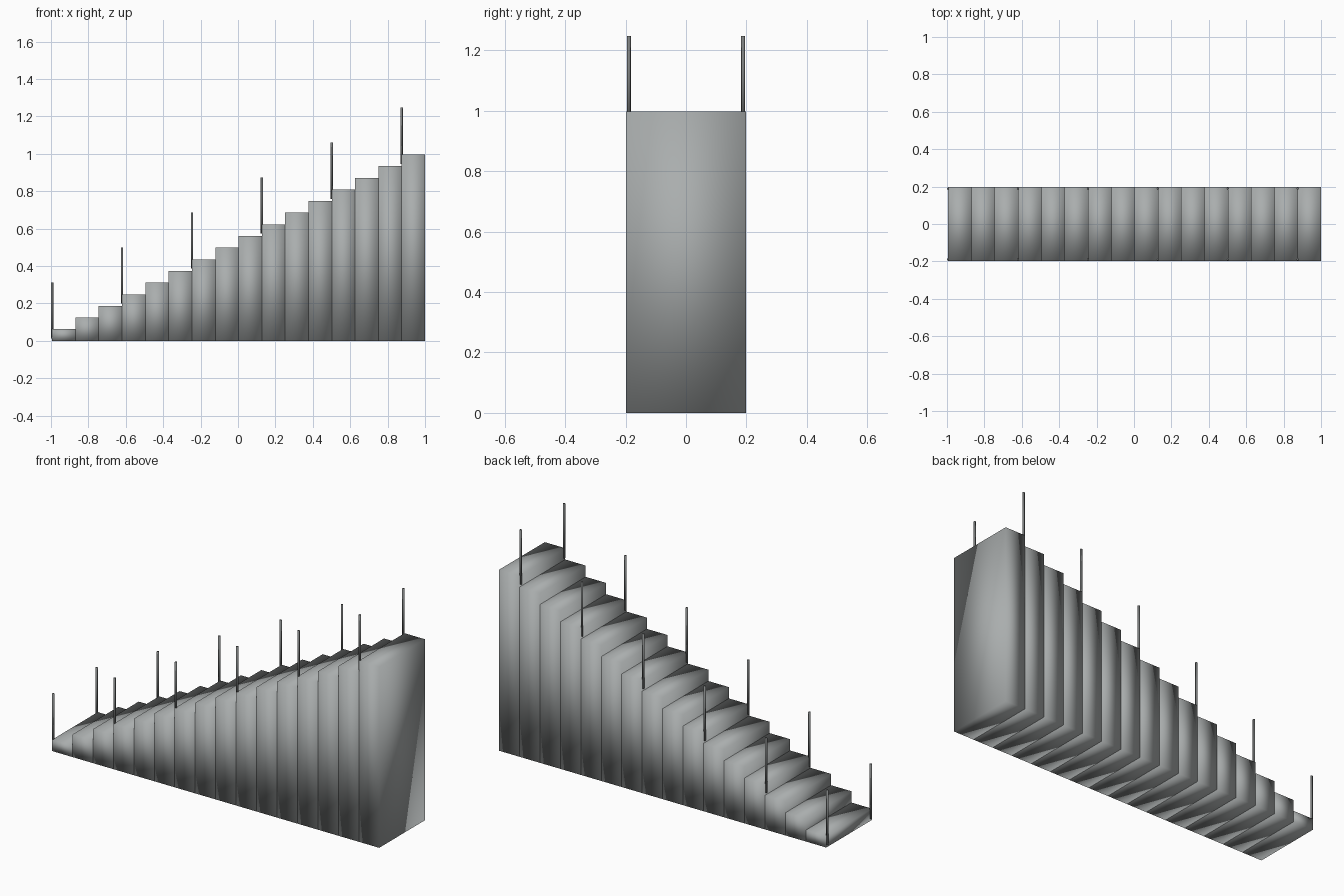
import bpy
import bmesh
from mathutils import Matrix, Vector

STEPS = 16
TREAD = 0.1246          # depth of one step along x
RISE = TREAD / 2
HALF_WIDTH = 0.199
POST_RADIUS = 0.0062
POST_HEIGHT = 0.3
START = -1 + POST_RADIUS

cube = bpy.data.objects.get("Cube")
if cube:
    bpy.data.objects.remove(cube, do_unlink=True)


def make_material(name, colour):
    mat = bpy.data.materials.new(name)
    mat.use_nodes = True
    mat.diffuse_color = colour
    mat.node_tree.nodes["Principled BSDF"].inputs["Base Color"].default_value = colour
    return mat


def finish(bm, name, mat):
    for face in bm.faces:
        face.smooth = True
    mesh = bpy.data.meshes.new(name)
    bm.to_mesh(mesh)
    bm.free()
    mesh.materials.append(mat)
    obj = bpy.data.objects.new(name, mesh)
    bpy.context.collection.objects.link(obj)


concrete = make_material("concrete_grey", (0.4, 0.42, 0.42, 1))
metal = make_material("post_grey", (0.2, 0.21, 0.21, 1))

# Solid steps, each a softly shaded block reaching the ground
for i in range(STEPS):
    height = RISE * (i + 1)
    centre = Vector((START + TREAD * (i + 0.5), 0, height / 2))
    size = Matrix.Diagonal((TREAD, HALF_WIDTH * 2, height, 1))
    bm = bmesh.new()
    bmesh.ops.create_cube(bm, size=1, matrix=Matrix.Translation(centre) @ size)
    finish(bm, f"step_{i + 1}", concrete)

# Railing posts on both sides of every third step, set on the riser line
for i in range(0, STEPS, 3):
    for side, y in (("front", -0.189), ("back", 0.189)):
        centre = Vector((START + TREAD * i, y, RISE * (i + 1) + 0.1))
        bm = bmesh.new()
        bmesh.ops.create_cone(bm, cap_ends=True, segments=8, radius1=POST_RADIUS,
                              radius2=POST_RADIUS, depth=POST_HEIGHT,
                              matrix=Matrix.Translation(centre))
        finish(bm, f"{side}_post_{i // 3 + 1}", metal)
